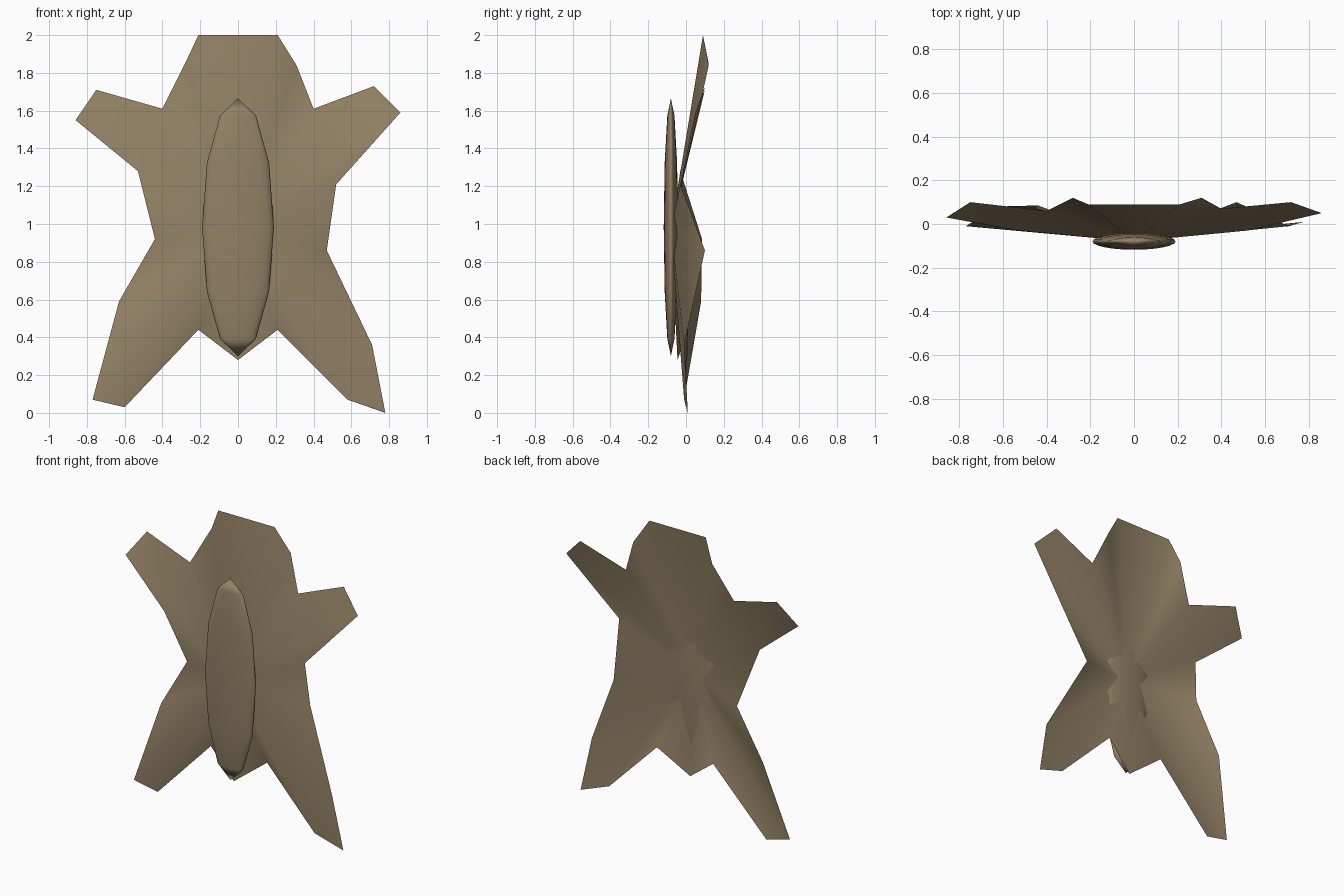
import bpy
import bmesh
from mathutils import Matrix, Vector

default_cube = bpy.data.objects.get("Cube")
if default_cube:
    bpy.data.objects.remove(default_cube, do_unlink=True)


def make_material(name, colour):
    material = bpy.data.materials.new(name)
    material.use_nodes = True
    material.diffuse_color = colour
    shader = next(n for n in material.node_tree.nodes if n.type == "BSDF_PRINCIPLED")
    shader.inputs["Base Color"].default_value = colour
    shader.inputs["Roughness"].default_value = 0.9
    return material


def finish(name, bm, material):
    """Turn a bmesh into a smooth shaded object of one colour."""
    for face in bm.faces:
        face.smooth = True
    mesh = bpy.data.meshes.new(name)
    bm.to_mesh(mesh)
    bm.free()
    mesh.materials.append(material)
    obj = bpy.data.objects.new(name, mesh)
    bpy.context.collection.objects.link(obj)
    return obj


tan = make_material("tan hide", (0.29, 0.22, 0.13, 1.0))

# Stretched hide: an irregular outline, clockwise from the neck, fanned from a sunken hub
neck = [(-.21, .09, 2), (.21, .09, 2), (.31, .12, 1.84), (.4, .07, 1.61)]
left_arm = [(.72, .1, 1.73), (.86, .05, 1.59), (.52, -.03, 1.21)]
left_leg = [(.47, .1, .86), (.71, -.01, .36), (.78, .01, 0), (.58, -.01, .07)]
tail = [(.21, .01, .44), (0, -.045, .28), (-.21, .01, .44)]
right_leg = [(-.6, 0, .03), (-.77, -.01, .07), (-.63, .08, .59), (-.44, .085, .92)]
right_arm = [(-.53, -.03, 1.28), (-.86, .03, 1.55), (-.75, .1, 1.71)]
neck_side = [(-.4, .06, 1.61), (-.28, .12, 1.85)]
outline = neck + left_arm + left_leg + tail + right_leg + right_arm + neck_side

bm = bmesh.new()
hub = bm.verts.new((0, -.08, .97))
rim = [bm.verts.new(point) for point in outline]
for start, end in zip(rim, rim[1:] + rim[:1]):
    bm.faces.new((hub, end, start))
finish("hide_sheet", bm, tan)

# Long flattened body lying over the hub
bm = bmesh.new()
bmesh.ops.create_uvsphere(bm, u_segments=24, v_segments=6, radius=1)
size = Matrix.Diagonal(Vector((.19, .038, .682, 1)))
bmesh.ops.transform(bm, matrix=Matrix.Translation((0, -.08, .983)) @ size, verts=bm.verts)
finish("oval_body", bm, tan)
